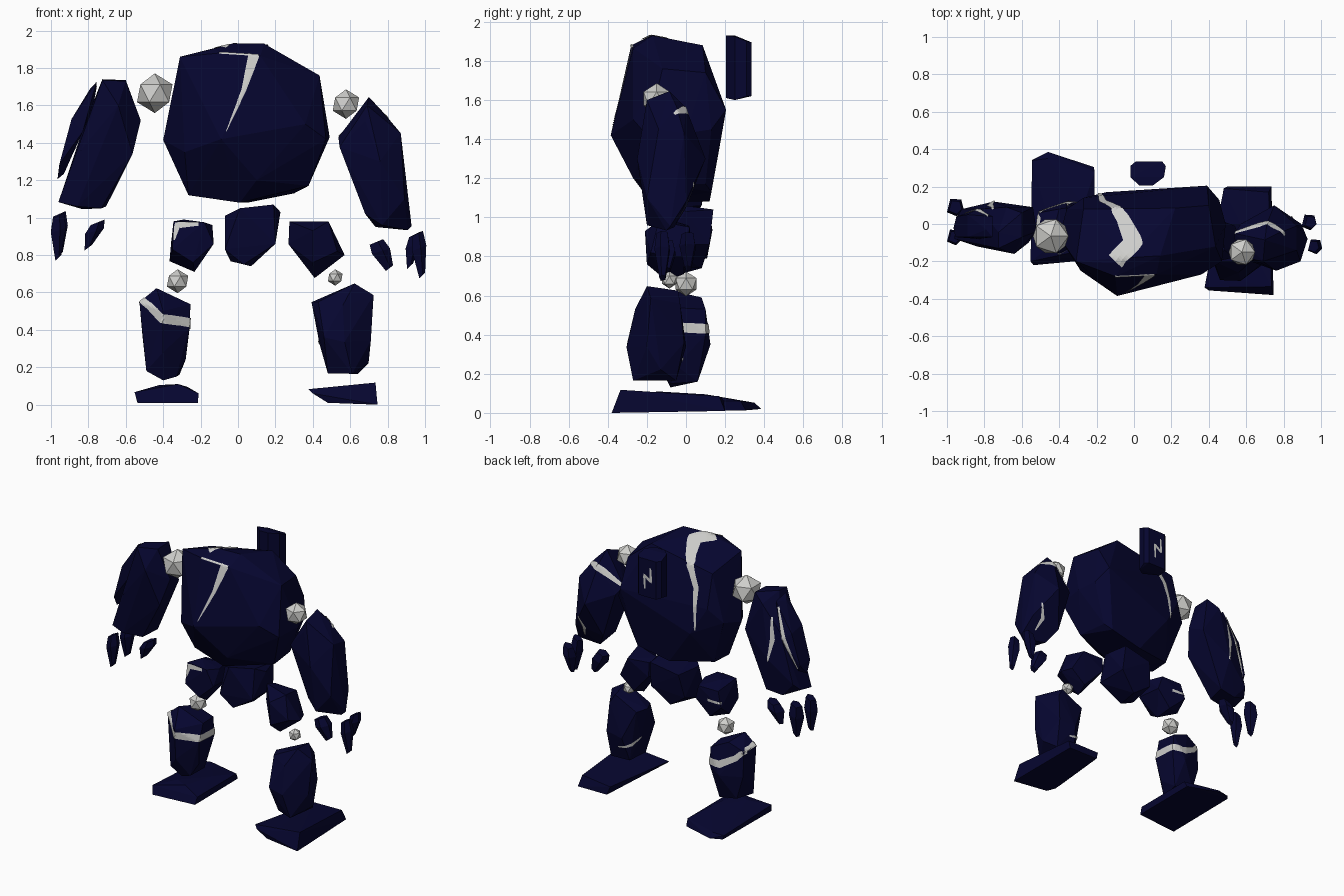
import bpy, bmesh
from mathutils import Vector
from mathutils.bvhtree import BVHTree


def material(name, rgb):
    m = bpy.data.materials.new(name)
    m.diffuse_color = (*rgb, 1)
    return m


NAVY = material("navy stone", (0.0018, 0.0018, 0.029))
GREY = material("pale grey", (0.62, 0.62, 0.60))


def finish(bm, name, mat):
    me = bpy.data.meshes.new(name)
    bm.to_mesh(me)
    me.materials.append(mat)
    ob = bpy.data.objects.new(name, me)
    bpy.context.collection.objects.link(ob)
    return ob


def rock(name, pts):
    """Faceted stone: convex hull of a few corners. Returns its surface tree."""
    bm = bmesh.new()
    for p in pts:
        bm.verts.new(p)
    bmesh.ops.convex_hull(bm, input=bm.verts[:])
    bmesh.ops.delete(bm, geom=[v for v in bm.verts if not v.link_faces], context='VERTS')
    bmesh.ops.recalc_face_normals(bm, faces=bm.faces[:])
    finish(bm, name, NAVY)
    tree = BVHTree.FromBMesh(bm)
    bm.free()
    return tree


def ball(name, loc, r):
    """Coarse joint ball."""
    bm = bmesh.new()
    bmesh.ops.create_icosphere(bm, subdivisions=1, radius=r)
    bmesh.ops.translate(bm, verts=bm.verts[:], vec=loc)
    finish(bm, name, GREY)
    bm.free()


def stripe(name, tree, pts, cols=5, step=0.012):
    """Thin painted band following (x, y, z, width) points over a stone."""
    P = [Vector(p[:3]) for p in pts]
    samples = []
    for i in range(len(P) - 1):
        n = max(2, int((P[i + 1] - P[i]).length / step))
        for k in range(n + (i == len(P) - 2)):
            f = k / n
            samples.append((P[i].lerp(P[i + 1], f), pts[i][3] * (1 - f) + pts[i + 1][3] * f))
    bm = bmesh.new()
    rows = []
    for i, (c, w) in enumerate(samples):
        t = (samples[min(i + 2, len(samples) - 1)][0] - samples[max(i - 2, 0)][0]).normalized()
        c, n = tree.find_nearest(c)[:2]
        side = n.cross(t).normalized()
        row = []
        for j in range(cols):
            q, qn = tree.find_nearest(c + side * w * (j / (cols - 1) - 0.5))[:2]
            row.append(bm.verts.new(q + qn * 0.005))
        rows.append(row)
    for a, b in zip(rows, rows[1:]):
        for j in range(cols - 1):
            bm.faces.new((a[j], b[j], b[j + 1], a[j + 1]))
    finish(bm, name, GREY)
    bm.free()


def finger(name, top, tip, r):
    """Small tapered stone from top to tip."""
    a, b = Vector(top), Vector(tip)
    pts = []
    for f, s in ((0, 0.75), (0.35, 1.0), (1, 0.4)):
        c = a.lerp(b, f)
        pts += [c + Vector((dx * r * s, dy * r * s, dx * 0.015))
                for dx, dy in ((-1, -0.6), (0.2, -1.1), (1, -0.3), (0.7, 0.9), (-0.6, 1))]
    rock(name, pts)


# Torso, its top sloping down towards the back
torso = rock("torso", [
    (0.14, -0.17, 1.93), (-0.03, -0.18, 1.93), (-0.12, -0.21, 1.905), (0.22, 0.085, 1.88),
    (-0.31, -0.2, 1.86), (-0.27, 0.08, 1.785), (-0.1, -0.28, 1.88), (0.12, -0.27, 1.865),
    (0.436, -0.12, 1.76), (0.40, 0.1, 1.74), (-0.40, -0.07, 1.415), (-0.36, 0.08, 1.45),
    (-0.27, 0.14, 1.55), (0.39, 0.205, 1.55), (0.455, 0.13, 1.45), (0.49, 0.0, 1.43),
    (0.47, -0.2, 1.42), (0.36, -0.27, 1.5), (-0.09, -0.385, 1.42), (-0.285, -0.25, 1.35),
    (-0.28, 0.05, 1.217), (-0.265, -0.12, 1.12), (-0.255, 0.03, 1.12), (0.01, -0.18, 1.08),
    (0.377, -0.12, 1.17), (0.05, 0.12, 1.08), (0.3, 0.13, 1.13), (0.35, 0.1, 1.17),
    (-0.15, 0.17, 1.35), (0.1, -0.27, 1.2)])
stripe("torso_front_stripe", torso, [(-0.065, -0.37, 1.46, 0.003), (0.03, -0.31, 1.68, 0.025),
                                     (0.085, -0.27, 1.87, 0.06)])
stripe("torso_top_stripe", torso, [(-0.1, -0.28, 1.88, 0.012), (0.11, -0.27, 1.867, 0.012)])
stripe("torso_back_stripe", torso, [(-0.1, -0.2, 1.91, 0.1), (0.0, -0.1, 1.9, 0.1),
                                    (-0.06, 0.03, 1.85, 0.07), (-0.12, 0.11, 1.77, 0.045),
                                    (-0.17, 0.15, 1.68, 0.04), (-0.19, 0.17, 1.38, 0.01)])

# Floating back block with a zigzag crack
fin = rock("back_block", [(x, y, z) for x, y, z0, z1 in (
    (-0.02, 0.31, 1.63, 1.9), (0.01, 0.335, 1.62, 1.895), (0.15, 0.335, 1.62, 1.895),
    (0.17, 0.31, 1.62, 1.9), (0.16, 0.25, 1.6, 1.925), (0.1, 0.205, 1.61, 1.93),
    (0.03, 0.205, 1.63, 1.93), (-0.02, 0.25, 1.62, 1.93)) for z in (z0, z1)])
stripe("back_block_crack", fin, [(0.095, 0.34, 1.68, 0.012), (0.1, 0.34, 1.78, 0.02),
                                 (0.045, 0.34, 1.74, 0.02), (0.05, 0.34, 1.84, 0.012)])

# Left arm, with a separate outer slab
arm = rock("left_arm", [
    (-0.725, -0.13, 1.735), (-0.725, -0.045, 1.74), (-0.6, -0.07, 1.73), (-0.6, 0.06, 1.735),
    (-0.68, 0.09, 1.68), (-0.64, -0.16, 1.6), (-0.52, -0.04, 1.52), (-0.54, 0.09, 1.46),
    (-0.564, -0.1, 1.34), (-0.82, 0.08, 1.5), (-0.84, -0.12, 1.36), (-0.75, 0.12, 1.3),
    (-0.705, 0.08, 1.06), (-0.73, -0.06, 1.05), (-0.83, 0.07, 1.045), (-0.86, -0.1, 1.06),
    (-0.96, -0.08, 1.083), (-0.95, 0.03, 1.1), (-0.92, 0.08, 1.15)])
slab = rock("left_arm_slab", [
    (-0.757, -0.07, 1.725), (-0.755, 0.04, 1.7), (-0.79, -0.03, 1.69), (-0.89, -0.07, 1.527),
    (-0.89, 0.05, 1.5), (-0.955, -0.07, 1.286), (-0.95, 0.04, 1.28), (-0.965, -0.02, 1.206),
    (-0.93, 0.03, 1.235), (-0.83, -0.08, 1.46), (-0.83, 0.08, 1.46), (-0.77, 0.0, 1.62)])
stripe("left_arm_stripe", arm, [(-0.75, 0.08, 1.6, 0.012), (-0.77, 0.1, 1.45, 0.035),
                                (-0.745, 0.12, 1.29, 0.01)])
stripe("left_slab_stripe", slab, [(-0.78, 0.05, 1.67, 0.01), (-0.845, 0.08, 1.46, 0.03),
                                  (-0.93, 0.04, 1.25, 0.01)])

# Right arm
arm = rock("right_arm", [
    (0.70, -0.085, 1.645), (0.69, -0.2, 1.6), (0.71, 0.0, 1.56), (0.77, -0.05, 1.57),
    (0.68, -0.21, 1.52), (0.87, -0.14, 1.452), (0.87, -0.01, 1.43), (0.537, -0.05, 1.43),
    (0.543, -0.17, 1.377), (0.57, 0.0, 1.38), (0.76, -0.25, 1.3), (0.75, 0.1, 1.3),
    (0.68, -0.16, 1.02), (0.67, 0.0, 1.05), (0.735, -0.06, 0.95), (0.906, -0.1, 0.933),
    (0.928, -0.08, 0.955), (0.89, -0.2, 1.1), (0.895, 0.0, 1.08), (0.77, -0.2, 0.96)])
stripe("right_shoulder_stripe", arm, [(0.53, -0.03, 1.44, 0.02), (0.68, 0.0, 1.53, 0.045),
                                      (0.75, -0.01, 1.55, 0.045), (0.81, -0.06, 1.53, 0.015)])
stripe("right_arm_stripe", arm, [(0.85, 0.04, 1.18, 0.008), (0.82, 0.05, 1.06, 0.03),
                                 (0.85, 0.01, 0.97, 0.01)])

# Fingers
finger("left_finger_back", (-0.955, 0.09, 1.02), (-0.955, 0.09, 0.80), 0.045)
finger("left_finger_front", (-0.96, -0.07, 1.01), (-0.96, -0.07, 0.785), 0.04)
finger("left_thumb", (-0.75, 0.06, 0.975), (-0.80, 0.06, 0.84), 0.05)
finger("right_finger_back", (0.945, 0.01, 0.91), (0.92, 0.01, 0.74), 0.04)
finger("right_finger_front", (0.96, -0.12, 0.915), (0.985, -0.12, 0.69), 0.038)
finger("right_thumb", (0.74, -0.1, 0.87), (0.81, -0.1, 0.73), 0.048)

# Pelvis
rock("pelvis", [
    (-0.07, -0.05, 1.01), (0.01, -0.12, 1.05), (0.19, -0.08, 1.07), (0.227, 0.0, 1.03),
    (0.19, 0.14, 1.04), (-0.03, 0.13, 1.0), (0.2, -0.12, 0.86), (0.2, 0.12, 0.86),
    (0.03, -0.1, 0.75), (-0.04, -0.06, 0.767), (-0.07, -0.11, 0.83), (-0.06, 0.1, 0.83),
    (0.07, 0.08, 0.74)])

# Thighs
thigh = rock("left_thigh", [
    (-0.345, -0.09, 0.98), (-0.29, 0.0, 0.99), (-0.18, -0.11, 0.975), (-0.137, -0.02, 0.96),
    (-0.17, 0.1, 0.95), (-0.33, 0.1, 0.95), (-0.13, -0.1, 0.86), (-0.14, 0.09, 0.85),
    (-0.35, -0.11, 0.83), (-0.366, 0.02, 0.767), (-0.36, 0.11, 0.84), (-0.233, -0.03, 0.71),
    (-0.25, 0.08, 0.74), (-0.24, -0.11, 0.76)])
stripe("left_thigh_stripe", thigh, [(-0.34, -0.1, 0.88, 0.008), (-0.325, -0.1, 0.96, 0.035),
                                    (-0.21, -0.1, 0.965, 0.02)])
stripe("left_thigh_back_stripe", thigh, [(-0.36, 0.1, 0.87, 0.015), (-0.25, 0.11, 0.87, 0.02)])
rock("right_thigh", [
    (0.275, -0.06, 0.98), (0.29, 0.01, 0.96), (0.484, -0.14, 0.98), (0.46, 0.02, 0.95),
    (0.40, -0.21, 0.93), (0.57, -0.09, 0.8), (0.54, -0.01, 0.8), (0.53, -0.18, 0.82),
    (0.27, -0.06, 0.858), (0.29, 0.02, 0.86), (0.41, -0.1, 0.677), (0.43, -0.01, 0.71),
    (0.40, -0.2, 0.76)])

# Shins
shin = rock("left_shin", [
    (-0.436, -0.06, 0.623), (-0.40, 0.08, 0.59), (-0.254, -0.04, 0.537), (-0.27, 0.1, 0.53),
    (-0.527, -0.06, 0.548), (-0.51, 0.06, 0.54), (-0.40, -0.16, 0.5), (-0.26, -0.08, 0.41),
    (-0.26, 0.1, 0.4), (-0.35, 0.125, 0.35), (-0.51, 0.07, 0.36), (-0.28, -0.05, 0.24),
    (-0.40, -0.15, 0.28), (-0.313, 0.06, 0.16), (-0.33, -0.08, 0.15), (-0.40, -0.08, 0.13),
    (-0.49, -0.08, 0.18), (-0.46, 0.07, 0.19)])
stripe("left_shin_stripe", shin, [
    (-0.53, 0.0, 0.57, 0.03), (-0.49, -0.1, 0.54, 0.04), (-0.41, -0.16, 0.46, 0.05),
    (-0.26, -0.08, 0.44, 0.05), (-0.26, 0.1, 0.43, 0.05), (-0.35, 0.12, 0.43, 0.05),
    (-0.46, 0.09, 0.49, 0.04), (-0.53, 0.0, 0.57, 0.03)])
shin = rock("right_shin", [
    (0.623, -0.2, 0.648), (0.60, -0.04, 0.625), (0.725, -0.18, 0.586), (0.64, -0.03, 0.56),
    (0.393, -0.12, 0.548), (0.43, -0.2, 0.55), (0.43, -0.04, 0.54), (0.56, -0.26, 0.53),
    (0.46, -0.3, 0.36), (0.57, -0.304, 0.335), (0.71, -0.2, 0.34), (0.698, -0.13, 0.222),
    (0.65, -0.01, 0.36), (0.436, -0.1, 0.324), (0.52, 0.0, 0.34), (0.61, -0.27, 0.165),
    (0.48, -0.22, 0.168), (0.49, -0.05, 0.17), (0.64, -0.05, 0.165)])
stripe("right_shin_stripe", shin, [(0.42, -0.1, 0.34, 0.01), (0.47, -0.04, 0.29, 0.022),
                                   (0.56, 0.0, 0.26, 0.01)])

# Feet
rock("left_foot", [
    (-0.537, -0.22, 0.01), (-0.553, -0.2, 0.067), (-0.32, -0.15, 0.11), (-0.215, -0.19, 0.01),
    (-0.21, -0.17, 0.06), (-0.42, -0.1, 0.105), (-0.21, 0.28, 0.06), (-0.215, 0.305, 0.013),
    (-0.46, 0.385, 0.02), (-0.46, 0.35, 0.052), (-0.545, 0.34, 0.045), (-0.54, 0.345, 0.018),
    (-0.27, 0.1, 0.095)])
rock("right_foot", [
    (0.377, -0.34, 0.083), (0.40, -0.355, 0.06), (0.48, -0.35, 0.01), (0.746, -0.38, 0.0),
    (0.735, -0.335, 0.118), (0.55, -0.3, 0.1), (0.48, 0.19, 0.07), (0.5, 0.2, 0.012),
    (0.735, 0.2, 0.01), (0.72, 0.17, 0.085)])

# Joint balls
ball("left_shoulder_ball", (-0.445, -0.065, 1.665), 0.106)
ball("right_shoulder_ball", (0.577, -0.15, 1.607), 0.079)
ball("left_knee_ball", (-0.323, 0.0, 0.66), 0.064)
ball("right_knee_ball", (0.52, -0.085, 0.68), 0.044)
